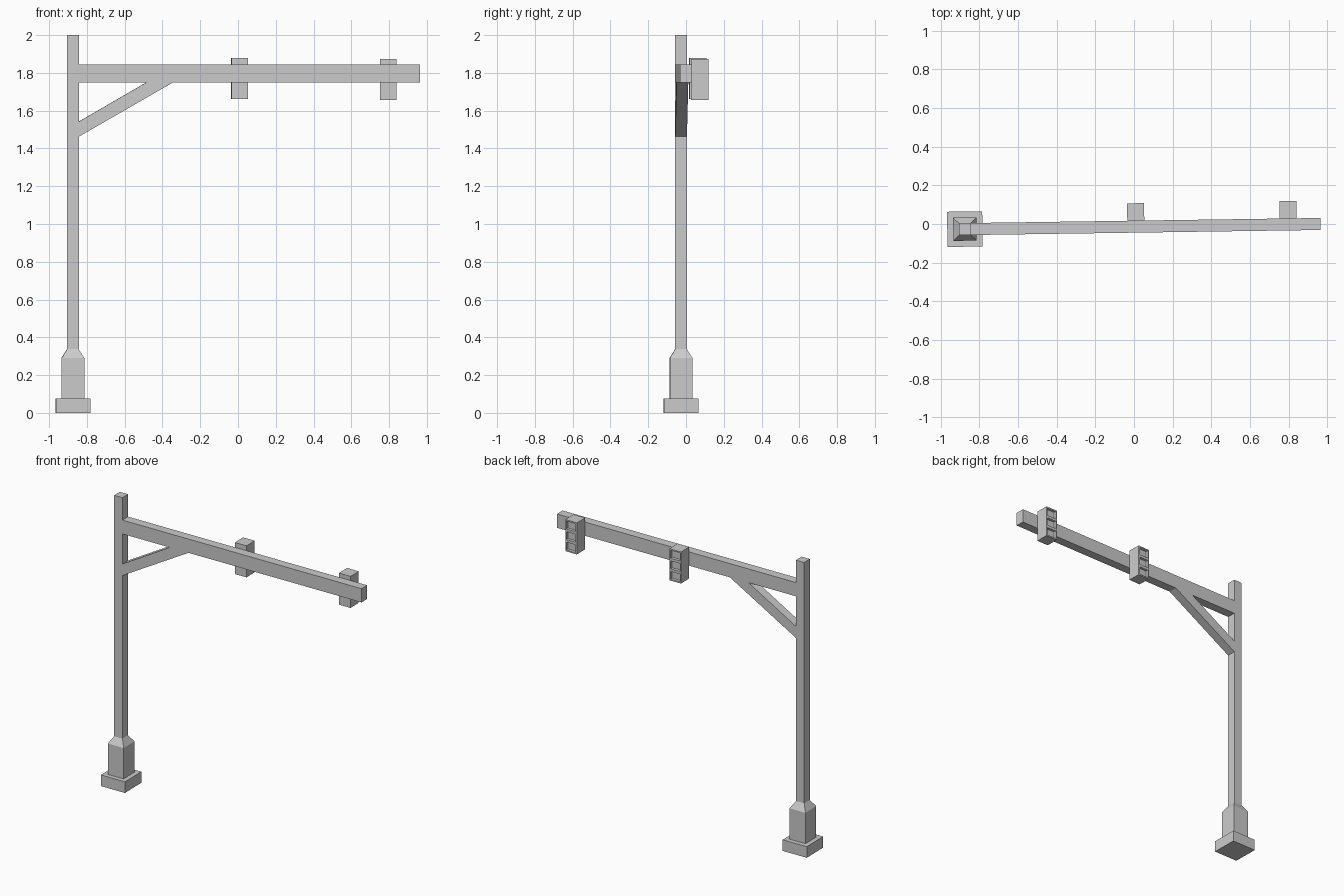
import bpy, bmesh
from math import radians
from mathutils import Matrix, Vector

if "Cube" in bpy.data.objects:
    bpy.data.objects.remove(bpy.data.objects["Cube"])

# Everything is built around the pole axis, then turned slightly to match the arm direction
FRAME = Matrix.Translation((-0.8745, -0.0265, 0)) @ Matrix.Rotation(radians(0.83), 4, 'Z')
HALF = 0.031


def finish(name, bm, local=Matrix()):
    bmesh.ops.transform(bm, matrix=FRAME @ local, verts=bm.verts)
    bmesh.ops.recalc_face_normals(bm, faces=bm.faces)
    mesh = bpy.data.meshes.new(name)
    bm.to_mesh(mesh)
    bm.free()
    ob = bpy.data.objects.new(name, mesh)
    bpy.context.collection.objects.link(ob)
    return ob


def square_column(name, sections):
    """Loft square sections given as (half width, height)."""
    bm = bmesh.new()
    rings = [[bm.verts.new((sx * h, sy * h, z))
              for sx, sy in ((-1, -1), (1, -1), (1, 1), (-1, 1))] for h, z in sections]
    for a, b in zip(rings, rings[1:]):
        for i in range(4):
            j = (i + 1) % 4
            bm.faces.new((a[i], a[j], b[j], b[i]))
    bm.faces.new(rings[0])
    bm.faces.new(rings[-1])
    finish(name, bm)


def side_profile(name, points, half):
    """Extrude an x-z outline across y."""
    bm = bmesh.new()
    face = bm.faces.new([bm.verts.new((x, -half, z)) for x, z in points])
    out = bmesh.ops.extrude_face_region(bm, geom=[face])
    verts = [v for v in out['geom'] if isinstance(v, bmesh.types.BMVert)]
    bmesh.ops.translate(bm, vec=(0, 2 * half, 0), verts=verts)
    finish(name, bm)


def signal_head(name, x, z, twist):
    w, d, h = 0.088, 0.091, 0.218
    bm = bmesh.new()
    bmesh.ops.create_cube(bm, size=1, matrix=Matrix.Diagonal((w, d, h, 1)))
    # split the housing into three lamps, then recess each one
    for cut in (-h / 6, h / 6):
        bmesh.ops.bisect_plane(bm, geom=bm.verts[:] + bm.edges[:] + bm.faces[:],
                               plane_co=(0, 0, cut), plane_no=(0, 0, 1))
    bm.normal_update()
    lamps = [f for f in bm.faces if f.normal.y > 0.9]
    bmesh.ops.inset_individual(bm, faces=lamps, thickness=0.013)
    out = bmesh.ops.extrude_discrete_faces(bm, faces=[]) if not lamps else None
    bmesh.ops.inset_individual(bm, faces=lamps, thickness=0.003, depth=-0.015)
    place = Matrix.Translation((x, HALF + d / 2 - 0.001, z)) @ Matrix.Rotation(radians(twist), 4, 'Z')
    finish(name, bm, place)


# Foundation, pedestal and pole
square_column("base_plate", [(0.091, 0), (0.091, 0.077)])
square_column("pedestal", [(0.06, 0.077), (0.06, 0.29), (HALF, 0.337)])
square_column("pole", [(HALF, 0.337), (HALF, 2.0)])

# Horizontal arm and diagonal brace
side_profile("arm", [(HALF, 1.75), (1.839, 1.75), (1.839, 1.845), (HALF, 1.845)], HALF)
side_profile("brace", [(HALF, 1.462), (0.531, 1.75), (0.39, 1.75), (HALF, 1.542)], HALF)

# Signal heads on the back of the arm
signal_head("signal_head_middle", 0.884, 1.770, 0.8)
signal_head("signal_head_end", 1.671, 1.765, -0.8)
